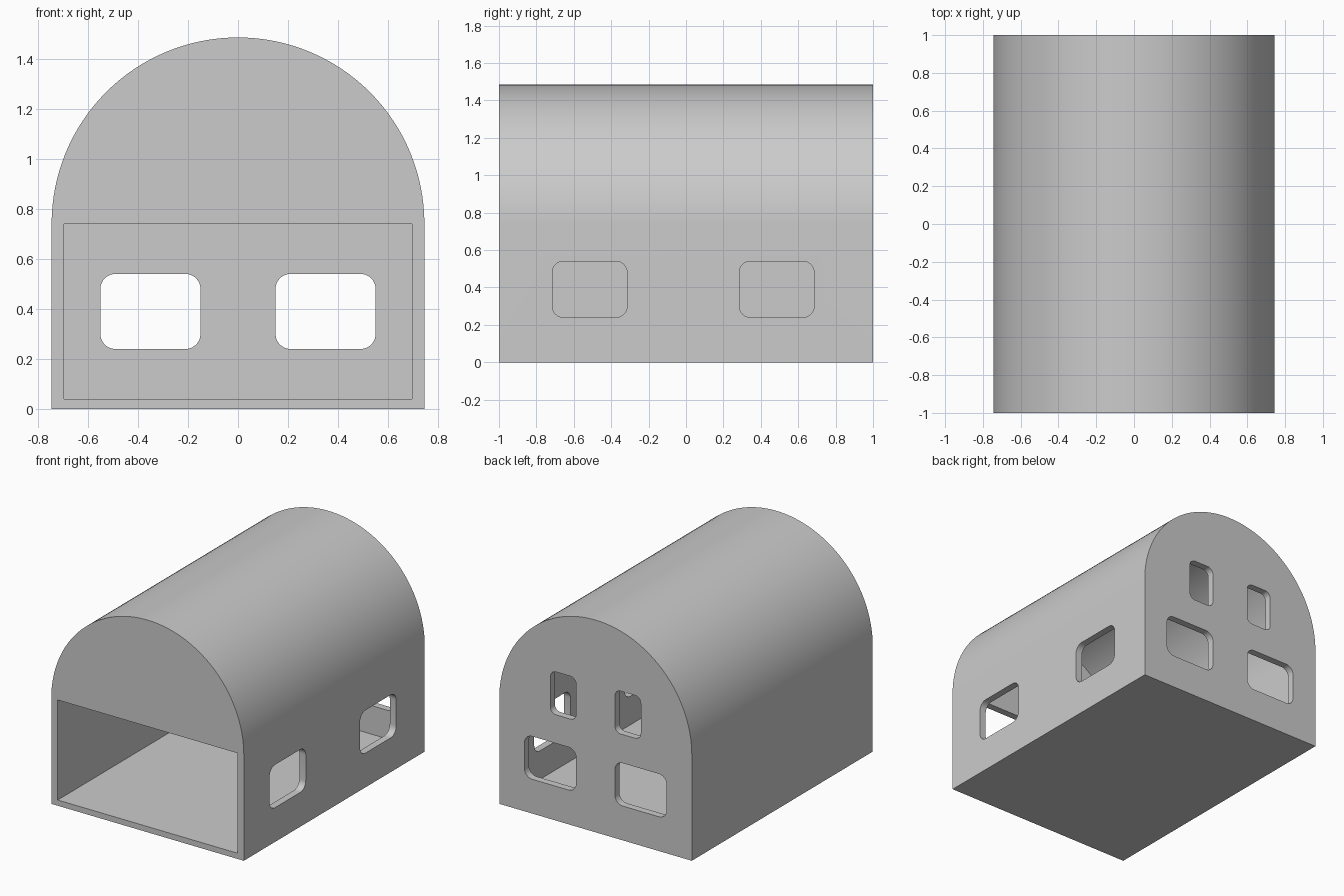
import bpy
import math
from mathutils import Vector

cube = bpy.data.objects.get("Cube")
if cube:
    bpy.data.objects.remove(cube, do_unlink=True)

HALF_W, SPRING, WALL, FLOOR = 0.745, 0.74, 0.05, 0.04
INNER = HALF_W - WALL

grey = bpy.data.materials.new("plain_grey")
grey.use_nodes = True
colour = (0.6, 0.6, 0.6, 1)
grey.diffuse_color = colour
grey.node_tree.nodes["Principled BSDF"].inputs["Base Color"].default_value = colour


def arc(cx, cz, r, start, end, steps):
    """Points along a circular arc, angles in degrees."""
    angles = [math.radians(start + (end - start) * i / steps) for i in range(steps + 1)]
    return [(cx + r * math.cos(a), cz + r * math.sin(a)) for a in angles]


def rounded_rect(u0, u1, v0, v1, r):
    corners = [(u1 - r, v1 - r), (u0 + r, v1 - r), (u0 + r, v0 + r), (u1 - r, v0 + r)]
    points = []
    for i, (u, v) in enumerate(corners):
        points += arc(u, v, r, 90 * i, 90 * i + 90, 8)
    return points


def prism(name, profile, start, end, axis="y"):
    """Extrude a (horizontal, z) profile along the x or y axis."""
    def place(u, v, d):
        return Vector((u, d, v)) if axis == "y" else Vector((d, u, v))
    n = len(profile)
    verts = [place(u, v, d) for d in (start, end) for u, v in profile]
    faces = [tuple(range(n)), tuple(range(2 * n - 1, n - 1, -1))]
    faces += [(i, i + n, (i + 1) % n + n, (i + 1) % n) for i in range(n)]
    if axis == "x":
        faces = [f[::-1] for f in faces]
    mesh = bpy.data.meshes.new(name)
    mesh.from_pydata(verts, [], faces)
    mesh.materials.append(grey)
    obj = bpy.data.objects.new(name, mesh)
    bpy.context.collection.objects.link(obj)
    return obj


def cut(target, cutter):
    """Subtract the cutter, then discard it."""
    bpy.ops.object.select_all(action="DESELECT")
    bpy.context.view_layer.objects.active = target
    target.select_set(True)
    mod = target.modifiers.new("cut", "BOOLEAN")
    mod.operation, mod.solver, mod.object = "DIFFERENCE", "EXACT", cutter
    bpy.ops.object.modifier_apply(modifier=mod.name)
    bpy.data.objects.remove(cutter, do_unlink=True)


# Vaulted shell with floor and back wall
outer_arch = arc(0, SPRING, HALF_W, 0, 180, 64)
inner_arch = arc(0, SPRING, INNER, 0, 180, 64)
shell = prism("vaulted_shell", outer_arch + [(-HALF_W, 0), (HALF_W, 0)], -1, 1)
cavity = inner_arch + [(-INNER, FLOOR), (INNER, FLOOR)]
cut(shell, prism("cavity_cutter", cavity, -1.1, 1 - WALL))

# Back windows: wide pair below, narrow pair above
for side in (-1, 1):
    for far, bottom, r in ((0.55, 0.24, 0.06), (0.35, 0.74, 0.045)):
        u0, u1 = sorted((side * 0.15, side * far))
        cut(shell, prism("window_cutter", rounded_rect(u0, u1, bottom, bottom + 0.3, r), 0.9, 1.1))

# Windows in the left wall only
for y in (-0.715, 0.285):
    cut(shell, prism("window_cutter", rounded_rect(y, y + 0.4, 0.24, 0.54, 0.06), 0.6, 0.85, "x"))

# Gable panel above the open front
gable = prism("front_gable", inner_arch, -1, -1 + WALL)

for obj in (shell, gable):
    bpy.ops.object.select_all(action="DESELECT")
    bpy.context.view_layer.objects.active = obj
    obj.select_set(True)
    bpy.ops.object.shade_smooth_by_angle(angle=math.radians(30))
